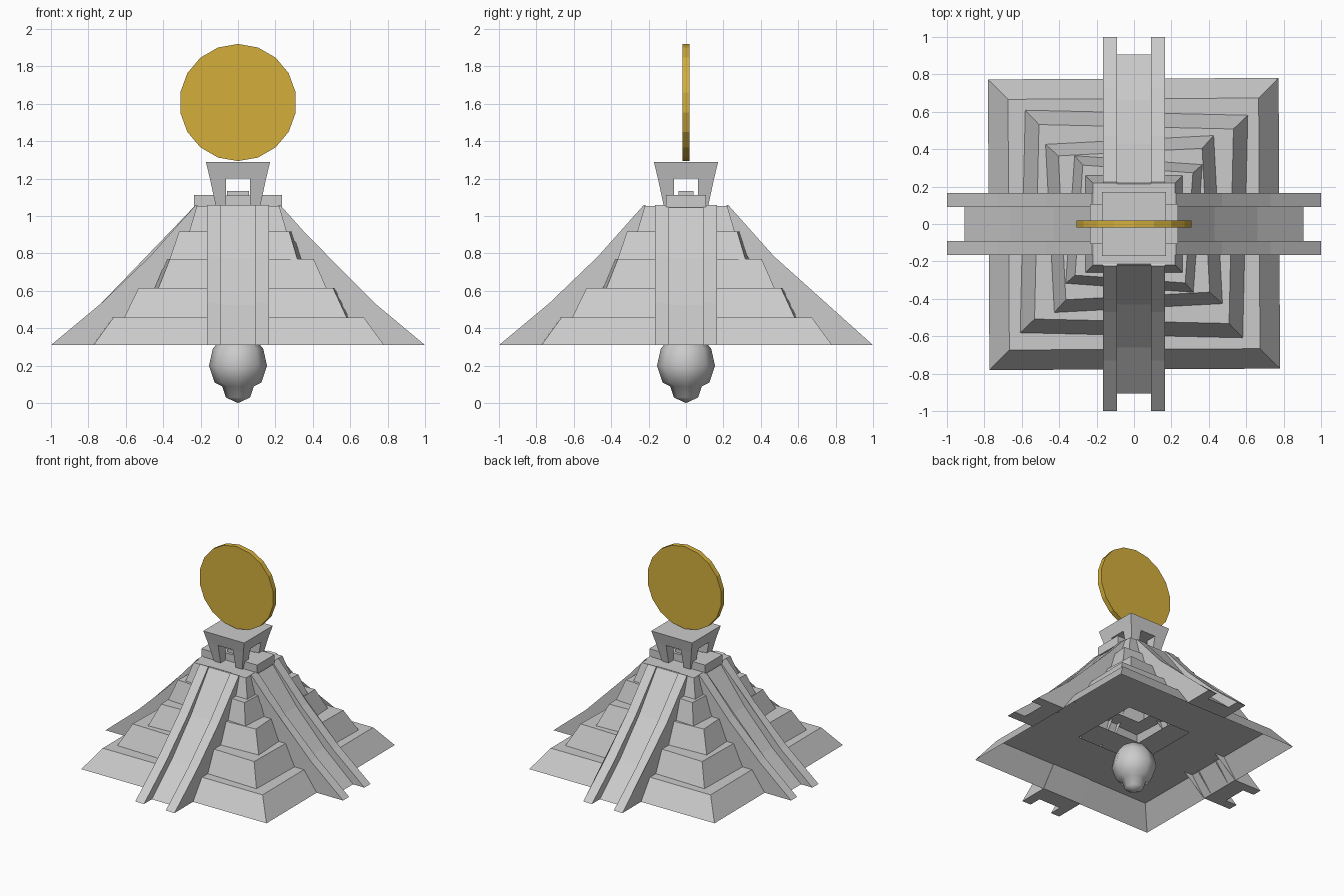
import bpy, bmesh, math
from mathutils import Matrix, Vector

if "Cube" in bpy.data.objects:
    bpy.data.objects.remove(bpy.data.objects["Cube"])


def material(name, color):
    m = bpy.data.materials.new(name)
    m.diffuse_color = (*color, 1)
    m.use_nodes = True
    m.node_tree.nodes["Principled BSDF"].inputs["Base Color"].default_value = m.diffuse_color
    return m


STONE = material("grey stone", (0.6, 0.6, 0.6))
GOLD = material("gold", (0.658, 0.429, 0.045))


def finish(bm, name, mat, recalc=True):
    if recalc:
        bmesh.ops.recalc_face_normals(bm, faces=bm.faces[:])
    me = bpy.data.meshes.new(name)
    bm.to_mesh(me)
    bm.free()
    me.materials.append(mat)
    ob = bpy.data.objects.new(name, me)
    bpy.context.collection.objects.link(ob)
    return ob


def square(bm, half, z, turn, shift=(0, 0)):
    """Ring of four corner vertices."""
    out = []
    for k in range(4):
        a = math.radians(turn + 45 + 90 * k)
        r = half * math.sqrt(2)
        out.append(bm.verts.new((r * math.cos(a) + shift[0], r * math.sin(a) + shift[1], z)))
    return out


def bridge(bm, a, b):
    n = len(a)
    for i in range(n):
        bm.faces.new((a[i], a[(i + 1) % n], b[(i + 1) % n], b[i]))


def box(bm, x0, x1, y0, y1, z0, z1):
    m = Matrix.Translation(((x0 + x1) / 2, (y0 + y1) / 2, (z0 + z1) / 2)) @ Matrix.Diagonal((x1 - x0, y1 - y0, z1 - z0, 1))
    bmesh.ops.create_cube(bm, size=1, matrix=m)


# Stepped tiers: bottom half, top half, bottom z, top z, twist, hole half
TIERS = [
    (0.777, 0.67, 0.31, 0.457, 0.3, 0.27),
    (0.595, 0.52, 0.457, 0.615, -1.3, 0.27),
    (0.45, 0.385, 0.615, 0.77, 3.0, 0.26),
    (0.342, 0.295, 0.77, 0.918, -4.0, 0.20),
    (0.26, 0.22, 0.918, 1.055, 0.0, 0.0),
]
for i, (b, t, z0, z1, turn, hole) in enumerate(TIERS):
    bm = bmesh.new()
    low = square(bm, b, z0, turn)
    top = square(bm, t, z1, turn)
    bridge(bm, low, top)
    if hole:
        bridge(bm, top, square(bm, hole, z1, 0))
    else:
        bm.faces.new(top)
    finish(bm, f"tier_{i + 1}", STONE, recalc=False)

# Ramps on four sides: the back follows the steps so the inside stays open
BACK = []
for b, t, z0, z1, _, _ in TIERS:
    BACK += [(b - 0.005, z0), (t - 0.005, z1)]
RAIL = [(0.225, 1.06), (0.47, 0.785), (0.73, 0.535), (1.0, 0.31)]
STAIR = [(0.215, 1.058), (0.43, 0.775), (0.66, 0.525), (0.905, 0.31)]


def ramp_part(bm, front, w0, w1, turn):
    """Extruded side profile between widths w0 and w1."""
    prof = BACK + front
    rot = Matrix.Rotation(math.radians(turn), 3, 'Z')
    sides = [[bm.verts.new(rot @ Vector((w, -r, z))) for r, z in prof] for w in (w0, w1)]
    bridge(bm, *sides)
    caps = [bm.faces.new(s) for s in sides]
    bmesh.ops.triangulate(bm, faces=caps)


for side, turn in (("front", 0), ("right", 90), ("back", 180), ("left", 270)):
    bm = bmesh.new()
    for s in (-1, 1):
        ramp_part(bm, RAIL, s * 0.092, s * 0.165, turn)
    finish(bm, f"{side}_ramp_rails", STONE)
    bm = bmesh.new()
    ramp_part(bm, STAIR, -0.092, 0.092, turn)
    finish(bm, f"{side}_ramp", STONE)

# Temple: flared corner pillars and a solid roof slab
Z0, ZM, Z1 = 1.05, 1.2, 1.29
H0, HM, H1 = 0.118, 0.15, 0.172
bm = bmesh.new()
for sx in (-1, 1):
    for sy in (-1, 1):
        rings = []
        for h, z in ((H0, Z0), (HM, ZM)):
            rings.append([bm.verts.new((sx * x, sy * y, z))
                          for x, y in ((0.063, 0.063), (h, 0.063), (h, h), (0.063, h))])
        bridge(bm, *rings)
finish(bm, "temple_pillars", STONE)
bm = bmesh.new()
low, top = square(bm, HM, ZM, 0), square(bm, H1, Z1, 0)
bridge(bm, low, top)
bm.faces.new(low)
bm.faces.new(top)
finish(bm, "temple_roof", STONE)

# Side blocks beside the temple and the altar inside
bm = bmesh.new()
for s in (-1, 1):
    a, b = sorted((s * 0.1, s * 0.235))
    box(bm, a, b, -0.106, 0.106, 1.045, 1.113)
finish(bm, "side_blocks", STONE)
bm = bmesh.new()
box(bm, -0.1, 0.1, -0.06, 0.06, 1.05, 1.11)
box(bm, -0.06, 0.06, -0.04, 0.04, 1.11, 1.135)
finish(bm, "altar", STONE)

# Sun disc with eighteen sides, standing upright
bm = bmesh.new()
bmesh.ops.create_cone(bm, cap_ends=True, segments=18, radius1=0.313, radius2=0.313, depth=0.038,
                      matrix=Matrix.Translation((0, 0, 1.607)) @ Matrix.Rotation(math.pi / 2, 4, 'X'))
finish(bm, "sun_disc", GOLD)

# Hanging boulder under the pyramid, turned from a profile
PROFILE = [(0.065, 0.03), (0.085, 0.09), (0.125, 0.11), (0.155, 0.2), (0.135, 0.29), (0.085, 0.35)]
bm = bmesh.new()
rings = [[bm.verts.new((r * math.cos(k * math.pi / 4), r * math.sin(k * math.pi / 4), z))
          for k in range(8)] for r, z in PROFILE]
for a, b in zip(rings, rings[1:]):
    bridge(bm, a, b)
for ring, z in ((rings[0], 0.0), (rings[-1], 0.37)):
    tip = bm.verts.new((0, 0, z))
    for k in range(8):
        bm.faces.new((ring[k], ring[(k + 1) % 8], tip))
ob = finish(bm, "hanging_boulder", STONE)
bpy.context.view_layer.objects.active = ob
ob.select_set(True)
bpy.ops.object.shade_smooth_by_angle(angle=math.radians(50))
